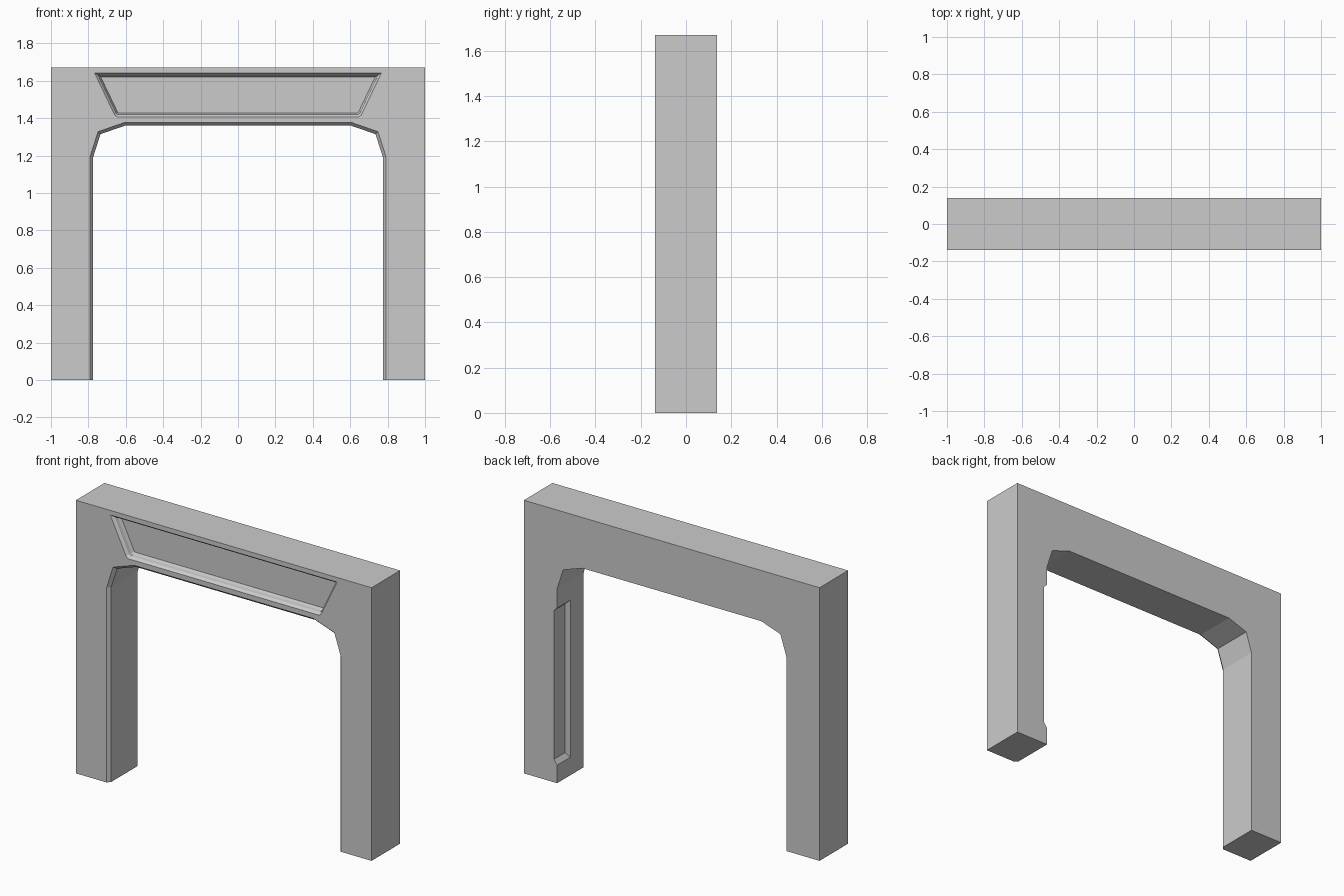
import bpy, bmesh
from mathutils import Vector

if "Cube" in bpy.data.objects:
    bpy.data.objects.remove(bpy.data.objects["Cube"])


def inset(pts, d):
    """Offset a counter-clockwise convex polygon inwards by d (outwards if negative)."""
    out = []
    n = len(pts)
    for i in range(n):
        a, b, c = (Vector(pts[(i + k) % n]) for k in (-1, 0, 1))
        e1, e2 = (b - a).normalized(), (c - b).normalized()
        n1, n2 = Vector((-e1.y, e1.x)), Vector((-e2.y, e2.x))
        out.append(b + (n1 + n2) * d / (1 + n1.dot(n2)))
    return out


def loft(name, rings):
    """Closed solid through a list of equal-length 3D rings."""
    bm = bmesh.new()
    rows = [[bm.verts.new(p) for p in r] for r in rings]
    n = len(rows[0])
    for r, s in zip(rows, rows[1:]):
        for i in range(n):
            j = (i + 1) % n
            bm.faces.new((r[i], r[j], s[j], s[i]))
    bm.faces.new(rows[0])
    bm.faces.new(rows[-1])
    bmesh.ops.recalc_face_normals(bm, faces=bm.faces)
    me = bpy.data.meshes.new(name)
    bm.to_mesh(me)
    bm.free()
    ob = bpy.data.objects.new(name, me)
    bpy.context.collection.objects.link(ob)
    return ob


def along_y(profile, steps):
    """Rings of an x-z profile from (y, inset) pairs."""
    return [[(p.x, y, p.y) for p in inset(profile, d)] for y, d in steps]


def carve(target, cutter):
    mod = target.modifiers.new("carve", 'BOOLEAN')
    mod.operation, mod.solver, mod.object = 'DIFFERENCE', 'EXACT', cutter
    bpy.context.view_layer.objects.active = target
    bpy.ops.object.modifier_apply(modifier=mod.name)
    bpy.data.objects.remove(cutter)


Y = 0.138

# Solid block of the door frame
block = [(-1, 0), (1, 0), (1, 1.67), (-1, 1.67)]
frame = loft("door_frame", along_y(block, [(-Y, 0), (Y, 0)]))

# Doorway opening with faceted corners and a chamfered front edge
half = [(0.775, -0.2), (0.775, 1.19), (0.735, 1.315), (0.605, 1.36)]
opening = half + [(-x, z) for x, z in reversed(half)]
carve(frame, loft("opening_cutter", along_y(
    opening, [(-Y - 0.02, -0.034), (-Y + 0.02, 0), (Y + 0.1, 0)])))

# Stepped sign recess in the front of the lintel
half = [(0.645, 1.407), (0.66, 1.418), (0.767, 1.642)]
panel = half + [(-x, z) for x, z in reversed(half)]
carve(frame, loft("panel_cutter", along_y(
    panel, [(-Y - 0.02, 0), (-Y, 0), (-Y + 0.015, 0.012),
            (-Y + 0.035, 0.014), (-Y + 0.055, 0.021)])))

# Shallow recess on the inner side of one leg, open to the back
rings = [[(x, y, z0), (x, 0.3, z0), (x, 0.3, z1), (x, y, z1)]
         for x, y, z0, z1 in ((0.70, 0.01, 0.11, 1.07),
                              (0.775, 0.01, 0.11, 1.07),
                              (0.797, 0.03, 0.14, 1.05))]
carve(frame, loft("leg_recess_cutter", rings))
